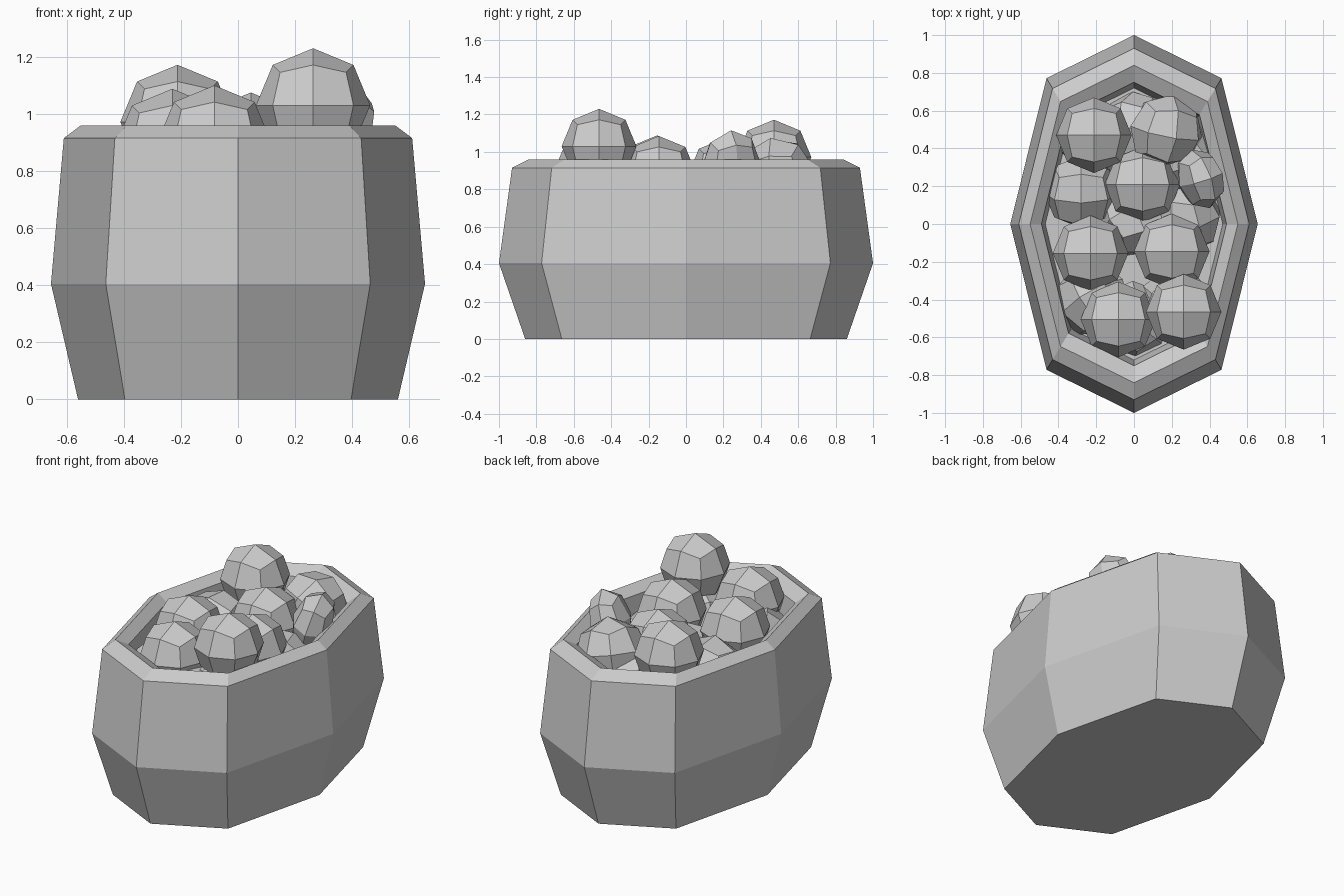
import bpy, bmesh
from mathutils import Matrix, Euler

if "Cube" in bpy.data.objects:
    bpy.data.objects.remove(bpy.data.objects["Cube"])

# eight-sided tub: rings of (half width x, half length y, z), outside then inside
RINGS = [(0.56, 0.86, 0.0), (0.655, 1.0, 0.405), (0.61, 0.93, 0.915),
         (0.55, 0.84, 0.96), (0.49, 0.75, 0.915), (0.47, 0.72, 0.70)]
UNIT = [(1, 0), (0.707, 0.772), (0, 1), (-0.707, 0.772),
        (-1, 0), (-0.707, -0.772), (0, -1), (0.707, -0.772)]


def finish(bm, name):
    bmesh.ops.recalc_face_normals(bm, faces=bm.faces)
    me = bpy.data.meshes.new(name)
    bm.to_mesh(me)
    bm.free()
    ob = bpy.data.objects.new(name, me)
    bpy.context.collection.objects.link(ob)
    return ob


def tub():
    bm = bmesh.new()
    rings = [[bm.verts.new((u * a, v * b, z)) for u, v in UNIT] for a, b, z in RINGS]
    for lo, hi in zip(rings, rings[1:]):
        for i in range(8):
            j = (i + 1) % 8
            bm.faces.new((lo[i], lo[j], hi[j], hi[i]))
    bm.faces.new(rings[0][::-1])
    bm.faces.new(rings[-1])
    finish(bm, "tub")


def ball(name, loc, rot=(0, 0, 0), size=(0.2, 0.2, 0.2)):
    # once-divided cube pushed out to a sphere: 24 flat faces
    bm = bmesh.new()
    bmesh.ops.create_cube(bm, size=2)
    bmesh.ops.subdivide_edges(bm, edges=bm.edges[:], cuts=1, use_grid_fill=True)
    for v in bm.verts:
        v.co.normalize()
    m = (Matrix.Translation(loc) @ Euler(rot).to_matrix().to_4x4()
         @ Matrix.Diagonal((*size, 1)))
    bm.transform(m)
    finish(bm, name)


tub()

# upper layer of fruit
UPPER = [((0.263, -0.465, 1.03), (0, 0, 0)),
         ((-0.212, 0.47, 0.972), (0, 0, 0)),
         ((0.17, 0.49, 0.885), (0.15, 0.3, -0.15)),
         ((0.045, 0.21, 0.875), (0, 0, 0)),
         ((-0.23, -0.155, 0.888), (0, 0, 0)),
         ((0.2, -0.145, 0.885), (0, 0, 0)),
         ((-0.083, -0.505, 0.9), (0, 0, 0))]
for i, (p, r) in enumerate(UPPER):
    ball(f"upper_fruit_{i}", p, r)
ball("leaning_fruit", (0.35, 0.24, 0.93), (0.1, 0.3, 0.35), (0.12, 0.165, 0.195))

# lower layer filling the gaps
LOWER = [(-0.28, 0.17, 0.77), (-0.22, -0.4, 0.73), (0.27, 0.04, 0.72),
         (0.22, -0.43, 0.74), (0.0, 0.02, 0.72), (0.0, 0.5, 0.72),
         (0.0, -0.5, 0.72), (-0.2, 0.45, 0.74), (0.25, 0.35, 0.74)]
for i, p in enumerate(LOWER):
    ball(f"lower_fruit_{i}", p, (0.3 + i, 0.5 * i, 0.4 * i))
